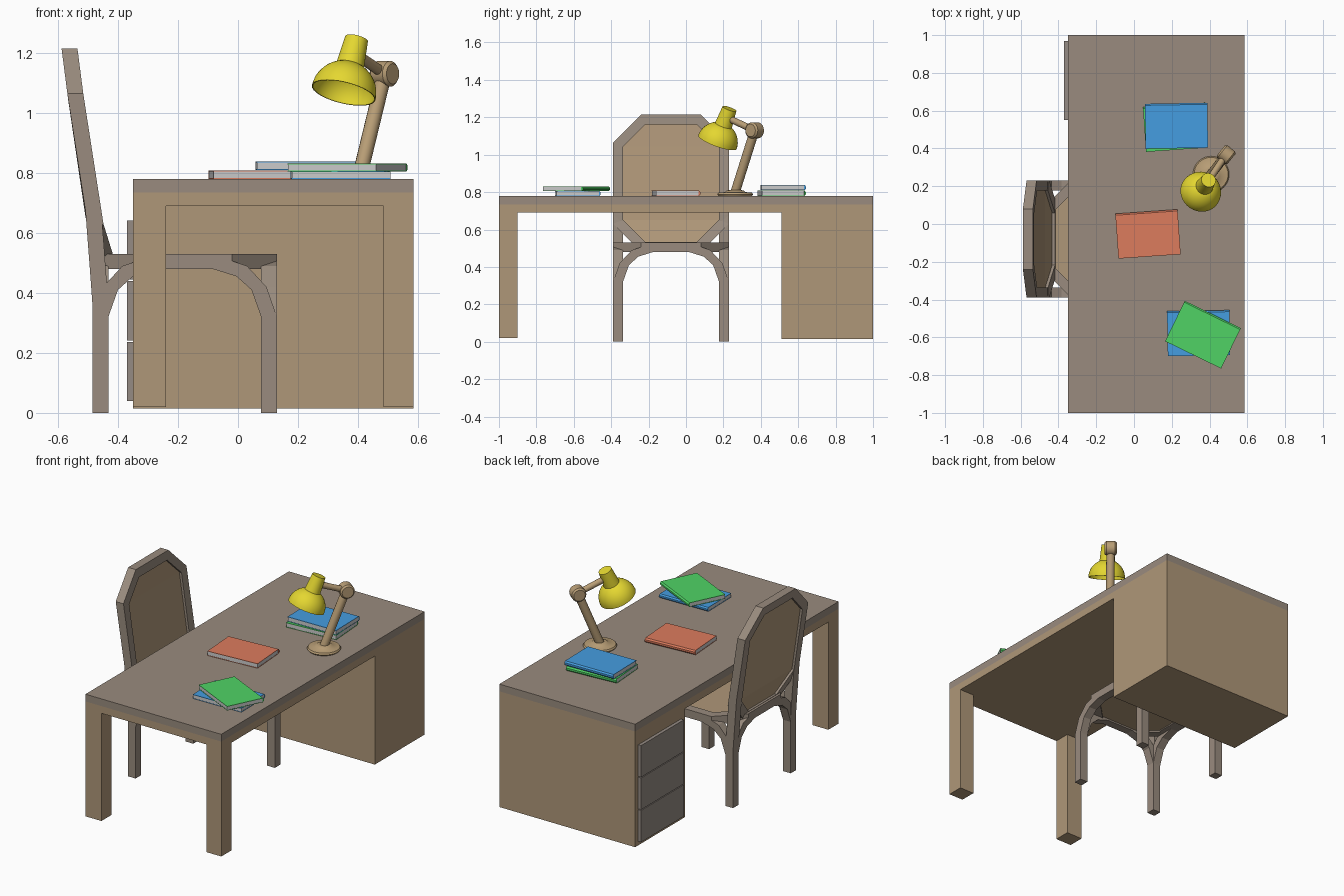
import bpy, bmesh, math
from mathutils import Vector, Matrix

if "Cube" in bpy.data.objects:
    bpy.data.objects.remove(bpy.data.objects["Cube"])


def material(name, rgb):
    m = bpy.data.materials.new(name)
    m.diffuse_color = (*rgb, 1)
    m.use_nodes = True
    m.node_tree.nodes["Principled BSDF"].inputs["Base Color"].default_value = m.diffuse_color
    return m


WOOD = material("light_wood", (0.43, 0.31, 0.19))
FRAME = material("grey_wood", (0.32, 0.26, 0.21))
DRAWER = material("drawer_wood", (0.30, 0.26, 0.23))
YELLOW = material("yellow_shade", (0.78, 0.68, 0.03))
TAN = material("tan_metal", (0.48, 0.34, 0.18))
BLUE = material("blue_cover", (0.06, 0.34, 0.75))
GREEN = material("green_cover", (0.08, 0.65, 0.13))
ORANGE = material("orange_cover", (0.72, 0.20, 0.11))


def finish(name, bm, mat=None, smooth=False):
    bmesh.ops.recalc_face_normals(bm, faces=bm.faces)
    me = bpy.data.meshes.new(name)
    bm.to_mesh(me)
    bm.free()
    ob = bpy.data.objects.new(name, me)
    bpy.context.collection.objects.link(ob)
    if mat:
        me.materials.append(mat)
    if smooth:
        bpy.context.view_layer.objects.active = ob
        ob.select_set(True)
        bpy.ops.object.shade_smooth_by_angle(angle=math.radians(35))
        ob.select_set(False)
    return ob


def loft(name, sections, mat, closed=False, smooth=False):
    """Skin equal-sized point loops; cap the ends unless closed."""
    bm = bmesh.new()
    rows = [[bm.verts.new(p) for p in s] for s in sections]
    n = len(rows[0])
    pairs = list(zip(rows, rows[1:])) + ([(rows[-1], rows[0])] if closed else [])
    for a, b in pairs:
        for i in range(n):
            j = (i + 1) % n
            bm.faces.new((a[i], a[j], b[j], b[i]))
    if not closed:
        bm.faces.new(rows[0])
        bm.faces.new(rows[-1])
    return finish(name, bm, mat, smooth)


def box(name, x, y, z, mat):
    return loft(name, [[(x[0], y[0], h), (x[1], y[0], h), (x[1], y[1], h), (x[0], y[1], h)]
                       for h in z], mat)


def lathe(name, profile, origin, axis, mat, closed=False, n=32):
    """Spin (radius, height) points about an axis."""
    m = Matrix.Translation(origin) @ Vector((0, 0, 1)).rotation_difference(Vector(axis)).to_matrix().to_4x4()
    ang = [2 * math.pi * i / n for i in range(n)]
    return loft(name, [[m @ Vector((r * math.cos(a), r * math.sin(a), h)) for a in ang]
                       for r, h in profile], mat, closed, True)


def rod(name, a, b, r, mat, n=16):
    d = Vector(b) - Vector(a)
    return lathe(name, [(r, 0), (r, d.length)], a, d, mat, n=n)


def octagon(u, v, c):
    (a, b), (d, e) = u, v
    return [(a + c, d), (b - c, d), (b, d + c), (b, e - c),
            (b - c, e), (a + c, e), (a, e - c), (a, d + c)]


# Desk
box("desk_top", (-.35, .585), (-1, 1), (.735, .78), FRAME)
box("desk_apron", (-.35, .585), (-1, .51), (.69, .735), WOOD)
box("desk_cabinet", (-.35, .585), (.51, 1), (.015, .735), WOOD)
for i, x in enumerate([(-.35, -.24), (.485, .585)]):
    box(f"desk_leg_{i}", x, (-1, -.9), (.02, .69), WOOD)
for i in range(3):
    z = .04 + i * .202
    box(f"drawer_{i}", (-.37, -.35), (.55, .97), (z, z + .197), DRAWER)

# Chair: outer limits and frame thickness
T = .053
X, Y = (-.485, .13), (-.39, .23)


def inset(r, t=T):
    return (r[0] + t, r[1] - t)


# Seat ring and seat board
out, inn = octagon(X, Y, .15), octagon(inset(X), inset(Y), .15 - T * .586)
loft("seat_ring", [[(*o, .48), (*o, .53), (*i, .53), (*i, .48)] for o, i in zip(out, inn)], FRAME, True)
loft("seat", [[(*p, h) for p in inn] for h in (.49, .522)], WOOD)

# Arched braces: (outer offset, z, inner offset, z) from the leg's outside face
ARCH = [(0, .32, .053, .32), (.035, .42, .085, .41), (.10, .49, .135, .455), (.22, .53, .215, .48)]
for axis, lim, planes in (("side", X, (Y[0], Y[1] - T)), ("cross", Y, (X[0], X[1] - T))):
    for k, w in enumerate(planes):
        for e, (start, s) in enumerate(((lim[0], 1), (lim[1], -1))):
            secs = []
            for o, zo, i, zi in ARCH:
                pts = [(start + s * o, w, zo), (start + s * o, w + T, zo),
                       (start + s * i, w + T, zi), (start + s * i, w, zi)]
                secs.append(pts if axis == "side" else [(b, a, h) for a, b, h in pts])
            loft(f"{axis}_brace_{k}{e}", secs, FRAME)

# Legs; the rear pair leans back to join the backrest
for i, y in enumerate((Y[0], Y[1] - T)):
    box(f"front_leg_{i}", (X[1] - T, X[1]), (y, y + T), (0, .325), FRAME)
    loft(f"rear_leg_{i}", [[(x, y, z), (x - T, y, z), (x - T, y + T, z), (x, y + T, z)]
                           for x, z in ((-.432, 0), (-.432, .36), (-.44, .47), (-.456, .68))], FRAME)


# Backrest: leaning octagonal frame, lower end swept forward to the seat
def lean(z):
    return -.43 - (z - .40) * .129 if z > .69 else -.467 + (.69 - z) * .31


BZ = (.48, 1.215)
out, inn = octagon(Y, BZ, .15), octagon(inset(Y), inset(BZ), .15 - T * .586)
loft("back_frame", [[(lean(o[1]), *o), (lean(o[1]) - T, *o), (lean(i[1]) - T, *i), (lean(i[1]), *i)]
                    for o, i in zip(out, inn)], FRAME, True)
rows = [(inn[a], inn[b]) for a, b in ((0, 1), (7, 2), (6, 3), (5, 4))]
loft("back_panel", [[(lean(p[1]) - .015, *p), (lean(q[1]) - .015, *q),
                     (lean(q[1]) - .038, *q), (lean(p[1]) - .038, *p)] for p, q in rows], WOOD)

# Lamp stand
FOOT, JOINT = (.408, .263, .78), (.488, .367, 1.13)
lathe("lamp_base", [(.09, 0), (.096, .008), (.09, .017), (.055, .02), (.045, .028), (.03, .032)],
      FOOT, (0, 0, 1), TAN)
rod("lamp_lower_arm", (.408, .263, .80), JOINT, .025, TAN)
side = Vector((.78, -.63, 0)).normalized()
lathe("lamp_joint", [(.034, -.036), (.043, -.026), (.043, .026), (.034, .036)], JOINT, side, TAN, n=20)
rod("lamp_upper_arm", JOINT, (.385, .215, 1.20), .018, TAN)

# Lamp shade: open bowl with a plain neck
RIM, AXIS, R = (.352, .168, 1.067), (.22, .33, .917), .109
angles = [math.radians(a) for a in range(0, 66, 8)]
bowl = [(R * math.cos(a), R * math.sin(a)) for a in angles]
inner = [(r - .004, h * .96) for r, h in bowl]
lathe("lamp_shade", bowl + [(.002, R)] + [(.001, R * .96)] + inner[::-1], RIM, AXIS, YELLOW, True)
lathe("lamp_neck", [(.047, .097), (.039, .195)], RIM, AXIS, YELLOW)


# Books: wraparound cover with the spine at local +y, grey page block
def book(name, x, y, z, rot, mat, h=.028, w=.165, d=.119):
    t = .003
    prof = [(-d, 0), (d - .008, 0), (d, h * .3), (d, h * .7), (d - .008, h), (-d, h),
            (-d, h - t), (d - .01, h - t), (d - .01, t), (-d, t)]
    cover = loft(name + "_cover", [[(s, *p) for p in prof] for s in (-w, w)], mat)
    pages = box(name + "_pages", (-w + .001, w - .001), (-d + .001, d - .01), (t, h - t), None)
    for ob in (cover, pages):
        ob.location = (x, y, z)
        ob.rotation_euler.z = math.radians(rot)


book("open_desk_book", .074, -.053, .78, 4, ORANGE)
book("rear_lower_book", .22, .512, .78, 4, GREEN)
book("rear_upper_book", .225, .52, .81, 1, BLUE)
book("front_lower_book", .342, -.578, .78, 1, BLUE, .025)
book("front_upper_book", .365, -.586, .805, -26, GREEN, .026)
